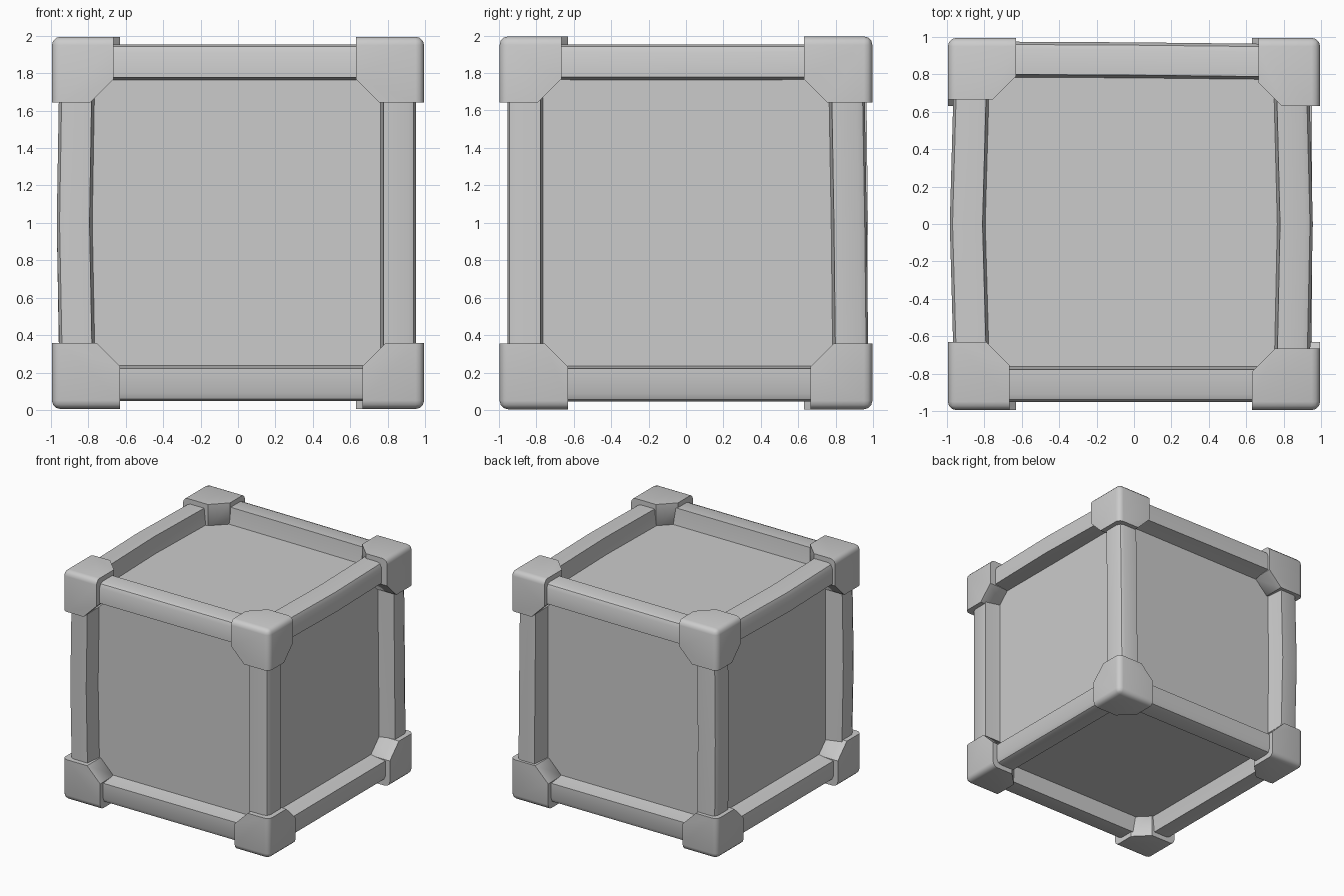
import bpy, bmesh
from itertools import product
from math import radians

if "Cube" in bpy.data.objects:
    bpy.data.objects.remove(bpy.data.objects["Cube"])

ZC = 1.0  # height of the crate centre


def finish(name, bm):
    bmesh.ops.recalc_face_normals(bm, faces=bm.faces)
    me = bpy.data.meshes.new(name)
    bm.to_mesh(me)
    bm.free()
    ob = bpy.data.objects.new(name, me)
    bpy.context.collection.objects.link(ob)
    ob.location.z = ZC
    bpy.ops.object.select_all(action='DESELECT')
    ob.select_set(True)
    bpy.context.view_layer.objects.active = ob
    bpy.ops.object.shade_smooth_by_angle(angle=radians(40))
    return ob


# Recessed panels: one inner core box
bm = bmesh.new()
bmesh.ops.create_cube(bm, size=1.62)
finish("inner_panels", bm)

# Beam cross-section: rounded outer corner, slightly sloped inner walls
PROFILE = [(.75, .75), (.762, .80), (.778, .953), (.91, .953), (.938, .942),
           (.953, .91), (.953, .778), (.80, .762)]

# Hand-made wobble: (axis, sign, sign) -> outward shifts (b, c) at start, middle, end
WOBBLE = {
    (1, -1, 1): [(.012, 0), (.032, 0), (.012, 0)],     # top left
    (1, 1, 1): [(-.012, 0), (.003, 0), (-.015, 0)],    # top right
    (0, 1, 1): [(.022, 0), (.018, 0), (.01, 0)],       # top back
    (2, -1, -1): [(.002, 0), (.016, 0), (.004, 0)],    # front left
    (2, 1, 1): [(0, .02), (0, .012), (0, .0)],         # back right
    (2, -1, 1): [(.004, .01), (.016, .018), (.004, .01)],  # back left
}


def beam(axis, sb, sc):
    b, c = [i for i in range(3) if i != axis]
    shifts = WOBBLE.get((axis, sb, sc), [(0, 0)] * 3)
    bm = bmesh.new()
    rings = []
    for w, (db, dc) in zip((-.72, 0, .72), shifts):
        ring = []
        for u, v in PROFILE:
            p = [0, 0, 0]
            p[axis], p[b], p[c] = w, sb * (u + db), sc * (v + dc)
            ring.append(bm.verts.new(p))
        rings.append(ring)
    n = len(PROFILE)
    for r0, r1 in zip(rings, rings[1:]):
        for i in range(n):
            j = (i + 1) % n
            bm.faces.new((r0[i], r0[j], r1[j], r1[i]))
    bm.faces.new(rings[0])
    bm.faces.new(rings[-1])
    finish("frame_beam", bm)


for axis, sb, sc in product(range(3), (-1, 1), (-1, 1)):
    beam(axis, sb, sc)


# Corner caps: block with the three inward edges cut off and rounded outer edges
def cap(sx, sy, sz):
    a, b = (.665, .63) if sx * sy * sz > 0 else (.63, .665)
    inner, outer = (a, b, .643), (.995, .995, .995)
    sign = (sx, sy, sz)
    bm = bmesh.new()
    bmesh.ops.create_cube(bm, size=1)
    for v in bm.verts:
        v.co = [outer[i] if v.co[i] > 0 else inner[i] for i in range(3)]
    corner = max(bm.verts, key=lambda v: sum(v.co))
    bmesh.ops.bevel(bm, geom=list(corner.link_edges), offset=.045,
                    segments=3, profile=.5, affect='EDGES')
    corner = min(bm.verts, key=lambda v: sum(v.co))
    bmesh.ops.bevel(bm, geom=list(corner.link_edges), offset=.125,
                    segments=1, affect='EDGES')
    for v in bm.verts:
        v.co = [v.co[i] * sign[i] for i in range(3)]
    finish("corner_cap", bm)


for s in product((-1, 1), repeat=3):
    cap(*s)
